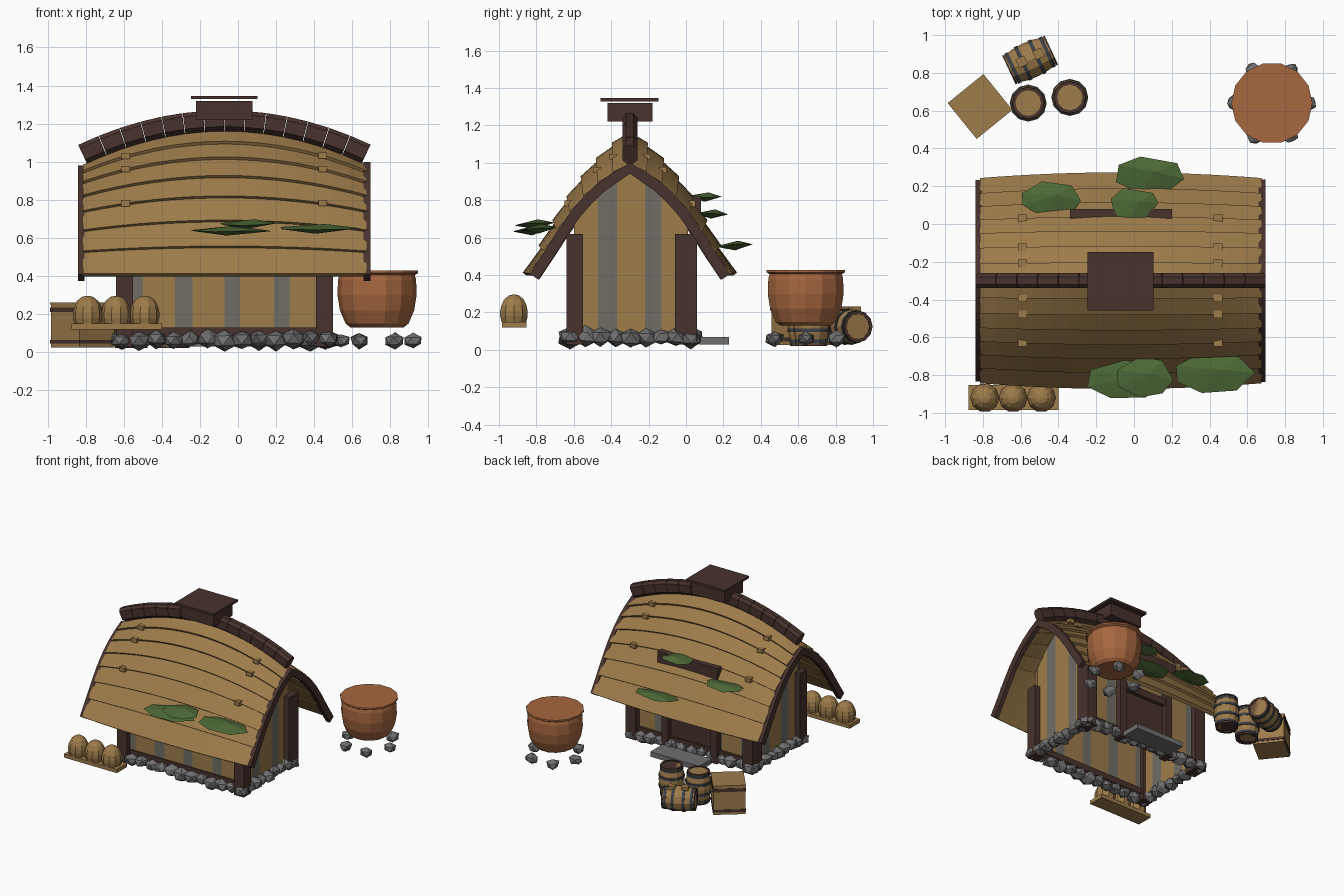
import bpy, bmesh, math, random
from mathutils import Vector, Matrix, Euler

random.seed(4)
if "Cube" in bpy.data.objects:
    bpy.data.objects.remove(bpy.data.objects["Cube"])


def material(name, rgb):
    m = bpy.data.materials.new(name)
    m.use_nodes = True
    m.diffuse_color = (*rgb, 1)
    m.node_tree.nodes["Principled BSDF"].inputs["Base Color"].default_value = (*rgb, 1)
    return m


TAN = material("tan wood", (0.34, 0.20, 0.07))
BROWN = material("dark brown wood", (0.065, 0.032, 0.026))
GREY = material("grey board", (0.165, 0.155, 0.13))
STONE = material("stone", (0.16, 0.16, 0.165))
CLAY = material("orange clay", (0.38, 0.135, 0.05))
GREEN = material("moss green", (0.076, 0.145, 0.038))
IRON = material("iron band", (0.045, 0.053, 0.065))


def finish(name, bm, mat, loc=(0, 0, 0), rot=(0, 0, 0)):
    bmesh.ops.recalc_face_normals(bm, faces=bm.faces)
    me = bpy.data.meshes.new(name)
    bm.to_mesh(me)
    bm.free()
    me.materials.append(mat)
    ob = bpy.data.objects.new(name, me)
    ob.location, ob.rotation_euler = loc, rot
    bpy.context.collection.objects.link(ob)
    return ob


def box(name, lo, hi, mat, turn=0, tilt=0):
    lo, hi = Vector(lo), Vector(hi)
    bm = bmesh.new()
    bmesh.ops.create_cube(bm, size=1)
    bmesh.ops.scale(bm, vec=hi - lo, verts=bm.verts)
    return finish(name, bm, mat, (lo + hi) / 2, (tilt, 0, turn))


def sweep(name, sections, mat, closed=False):
    """Skin a list of equal closed sections, capping both ends."""
    bm = bmesh.new()
    rings = [[bm.verts.new(p) for p in s] for s in sections]
    n = len(rings[0])
    for a, b in zip(rings, rings[1:]):
        for i in range(n):
            j = (i + 1) % n
            bm.faces.new((a[i], a[j], b[j], b[i]))
    bm.faces.new(rings[0])
    bm.faces.new(rings[-1])
    return finish(name, bm, mat)


def lathe(name, profile, sides, mat, loc, rot=(0, 0, 0)):
    secs = [[(r * math.cos(math.tau * i / sides), r * math.sin(math.tau * i / sides), z)
             for i in range(sides)] for r, z in profile]
    ob = sweep(name, secs, mat)
    ob.location, ob.rotation_euler = loc, rot
    return ob


# Roof surface: arch profile (distance from ridge, height) lifted at mid length
RIDGE_Y, MID_X, HALF = -0.30, -0.07, 0.745
ARCH = [(0, .98), (.08, .935), (.16, .88), (.235, .81), (.305, .73),
        (.375, .63), (.445, .52), (.525, .40)]
LAST = len(ARCH) - 1


def roof(i, x, side, out=0.0):
    t, u = i / LAST, (x - MID_X) / HALF
    a, b = ARCH[max(i - 1, 0)], ARCH[min(i + 1, LAST)]
    n = Vector((a[1] - b[1], b[0] - a[0])).normalized() if i else Vector((0, 1))
    lift = 1 - u * u
    d = ARCH[i][0] + .03 * t * lift + n.x * out
    z = ARCH[i][1] + .18 * (1 - t) * lift + n.y * out
    return Vector((x, RIDGE_Y + side * d, z))


def roof_z(x, y):
    side = -1 if y < RIDGE_Y else 1
    pts = [roof(i, x, side, -.01) for i in range(LAST + 1)]
    for a, b in zip(pts, pts[1:]):
        if abs(y - RIDGE_Y) <= abs(b.y - RIDGE_Y):
            return a.z + (b.z - a.z) * (y - a.y) / (b.y - a.y)
    return pts[-1].z


# Lapped roof planks
xs = [MID_X + HALF * (k / 8 - 1) for k in range(17)]
for side, label in ((-1, "front"), (1, "back")):
    for i in range(LAST):
        sweep(f"{label}_roof_plank", [[roof(i, x, side, .004), roof(i + 1, x, side, .022),
              roof(i + 1, x, side, -.006), roof(i, x, side, -.012)] for x in xs], TAN)
    # Small pegs on the roof
    for i in (1, 2, 4):
        for x in (-.59, .445):
            p = roof(i, x, side, .02)
            h = Vector((.023, .02, .016))
            box("roof_peg", p - h, p + h, TAN)

# Gable trim along both roof ends
for x0, x1 in ((-.84, -.805), (.66, .695)):
    secs = []
    for side, order in ((-1, range(LAST, 0, -1)), (1, range(0, LAST + 1))):
        for i in order:
            o, n = roof(i, x0, side, .012), roof(i, x0, side, -.045)
            secs.append([(x0, o.y, o.z), (x1, o.y, o.z), (x1, n.y, n.z), (x0, n.y, n.z)])
    sweep("gable_trim", secs, BROWN)

# Ridge beam made of short blocks following the curve
def ridge_section(x):
    u = (x - MID_X) / HALF
    c = Vector((x, RIDGE_Y, 1.225 - .175 * u * u))
    nrm = Vector((.47 * u, 0, 1)).normalized()
    return [c + Vector((0, y, 0)) + nrm * z for y, z in
            ((-.04, -.04), (-.04, .025), (-.02, .045), (.02, .045), (.04, .025), (.04, -.04), (0, -.07))]


COUNT = 14
for k in range(COUNT):
    a = MID_X + (HALF + .005) * (2 * k / COUNT - 1)
    b = a + 2 * (HALF + .005) / COUNT - .003
    sweep("ridge_block", [ridge_section(a), ridge_section(b)], BROWN)

# Smoke vent
box("vent_box", (-.22, -.42, 1.22), (.075, -.18, 1.32), BROWN)
box("vent_cap", (-.247, -.457, 1.328), (.102, -.148, 1.346), BROWN)


# Striped walls: boards reach up to the underside of the roof
def wall_board(axis, at, a, b, mat):
    cuts = [a, (a + b) / 2, b]
    secs = []
    for c in cuts:
        p, q = ((at - .01, c), (at + .01, c)) if axis == "y" else ((c, at - .01), (c, at + .01))
        zp, zq = roof_z(*p), roof_z(*q)
        secs.append([(*p, .08), (*q, .08), (*q, zq - .01), (*p, zp - .01)])
    sweep("wall_board", secs, mat)


side_cuts = [-.6, -.47, -.37, RIDGE_Y, -.22, -.13, .01]
long_cuts = [-.6, -.5, -.33, -.24, -.07, .01, .19, .27, .46]
for x in (-.585, .445):
    for k, (a, b) in enumerate(zip(side_cuts, side_cuts[1:])):
        wall_board("y", x, a, b, GREY if k in (1, 4) else TAN)
for y in (-.59, .0):
    for k, (a, b) in enumerate(zip(long_cuts, long_cuts[1:])):
        wall_board("x", y, a, b, TAN if k % 2 else GREY)

# Timber frame
for x in (-.595, .455):
    for y, w in ((-.595, .045), (0, .06)):
        box("corner_post", (x - .045, y - w, .03), (x + .045, y + w, .62), BROWN)
box("front_sill", (-.55, -.61, .08), (.41, -.57, .13), BROWN)
box("back_sill", (-.55, -.02, .08), (.41, .03, .13), BROWN)

# Door, frame, step and board above
box("door", (-.26, -.02, .06), (.12, .02, .52), BROWN)
for x in (-.29, .15):
    box("door_post", (x - .03, -.02, .03), (x + .03, .06, .56), BROWN)
box("door_lintel", (-.32, -.02, .46), (.18, .05, .52), BROWN)
box("door_step", (-.28, .07, .03), (.16, .23, .07), STONE)
box("roof_board", (-.34, .03, .62), (.2, .08, .82), BROWN)


# Rough stones
def stone(x, y, z, size):
    bm = bmesh.new()
    bmesh.ops.create_icosphere(bm, subdivisions=1, radius=1)
    for v in bm.verts:
        v.co *= random.uniform(.8, 1.12)
    bmesh.ops.scale(bm, vec=size, verts=bm.verts)
    finish("stone", bm, STONE, (x, y, z), (0, 0, random.uniform(0, 6)))


def base_stone(x, y):
    s = random.uniform(.05, .068)
    stone(x, y, random.uniform(.06, .075), (s * 1.1, s, s * .85))


for k in range(13):
    x = -.61 + k * 1.08 / 12
    base_stone(x, -.62)
    base_stone(x, .025)
for k in range(1, 8):
    for x in (-.61, .46):
        base_stone(x, -.62 + k * .081)

# Clay pot on a ring of stones
POT = Vector((.73, .64, 0))
lathe("clay_pot", [(.14, .13), (.165, .15), (.195, .22), (.208, .3), (.205, .38), (.198, .405),
                   (.215, .415), (.215, .428)], 14, CLAY, POT)
for k in range(6):
    a = math.tau * k / 6
    stone(POT.x + .19 * math.cos(a), POT.y + .19 * math.sin(a), .06, (.056, .05, .042))


# Barrels
def barrel(loc, rot=(0, 0, 0)):
    h = .12
    def radius(z):
        return .096 - .018 * (z / h) ** 2
    lathe("barrel", [(radius(z), z) for z in (-h, -h / 2, 0, h / 2, h)], 12, TAN, loc, rot)
    for z in (-.1, -.04, .04, .1):
        r = radius(z) + .004
        lathe("barrel_band", [(r, z - .01), (r, z + .01)], 12, IRON, loc, rot)
    for z in (-h, h):
        r, s = radius(h), .004 if z > 0 else -.004
        lathe("barrel_rim", [(r, z - s), (r + .007, z - s), (r + .007, z + s),
                             (r - .01, z + s), (r - .01, z)], 12, BROWN, loc, rot)


barrel((-.56, .64, .145))
barrel((-.34, .67, .145))
barrel((-.55, .868, .125), (0, math.pi / 2, math.radians(25)))
for dx in (-.045, .045):
    box("barrel_block", (-.575 + dx, .855 + dx * .47, .2), (-.525 + dx, .905 + dx * .47, .232),
        TAN, math.radians(25))

# Crate with dark bands and corner edges
TURN = math.radians(39)
CRATE = Vector((-.815, .622, 0))
def crate_part(name, half, z0, z1, mat):
    box(name, CRATE + Vector((-half, -half, z0)), CRATE + Vector((half, half, z1)), mat, TURN)


crate_part("crate", .118, .025, .255, TAN)
crate_part("crate_lower_band", .122, .045, .065, BROWN)
crate_part("crate_upper_band", .122, .21, .235, BROWN)
crate_part("crate_lid", .122, .25, .262, TAN)

# Beehives on a shelf
box("hive_shelf", (-.875, -.985, .12), (-.4, -.852, .15), TAN)
for x in (-.79, -.64, -.49):
    lathe("beehive", [(.07, .15), (.077, .18), (.077, .21), (.07, .24), (.055, .27), (.03, .29),
                      (.01, .295)], 10, TAN, (x, -.92, 0))


# Moss clumps: irregular flat lenses
def moss(x0, x1, y0, y1, z, tilt):
    bm = bmesh.new()
    ring = [bm.verts.new((math.cos(a) * (x1 - x0) / 2, math.sin(a) * (y1 - y0) / 2,
                          random.uniform(-.006, .006)))
            for a in (math.tau * (k + random.uniform(-.25, .25)) / 7 for k in range(7))]
    top = bm.verts.new((.03, .02, .022))
    low = bm.verts.new((-.02, 0, -.028))
    for a, b in zip(ring, ring[1:] + ring[:1]):
        bm.faces.new((a, b, top))
        bm.faces.new((b, a, low))
    finish("moss", bm, GREEN, ((x0 + x1) / 2, (y0 + y1) / 2, z), (tilt, 0, 0))


moss(-.26, .18, -.93, -.72, .64, .1)
moss(-.1, .21, -.92, -.7, .675, .06)
moss(.21, .64, -.9, -.68, .65, .05)
moss(-.6, -.28, .04, .23, .73, -.04)
moss(-.11, .27, .16, .36, .56, .08)
moss(-.13, .13, .0, .2, .82, 0)
